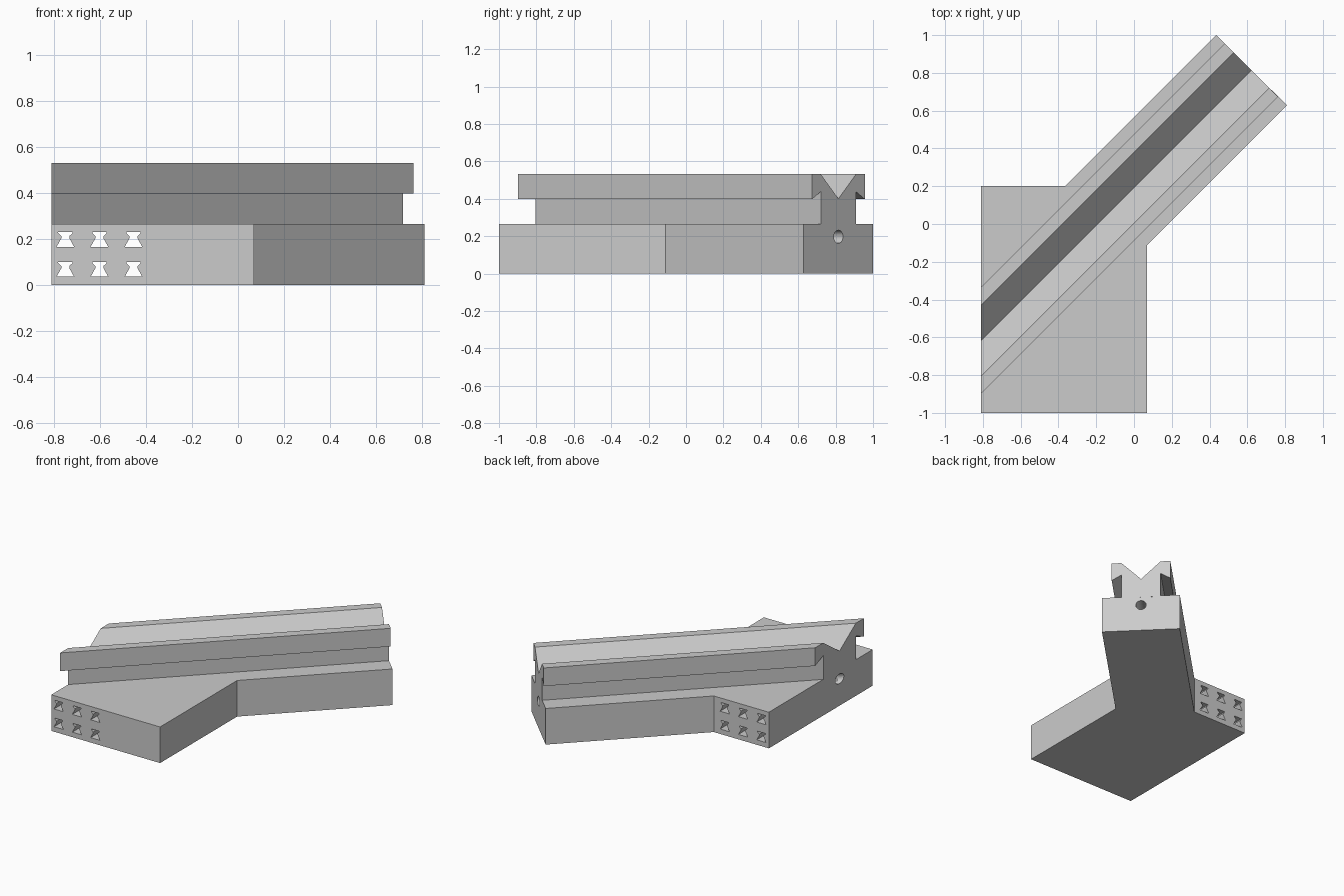
import bpy, bmesh, math
from mathutils import Vector

cube = bpy.data.objects.get("Cube")
if cube:
    bpy.data.objects.remove(cube, do_unlink=True)

# Single plain grey
grey = bpy.data.materials.new("plain_grey")
grey.use_nodes = True
grey.diffuse_color = (0.6, 0.6, 0.6, 1)
grey.node_tree.nodes["Principled BSDF"].inputs["Base Color"].default_value = (0.6, 0.6, 0.6, 1)

LEFT_X, FRONT_Y, BACK_Y = -0.81, -1.0, 0.2
BASE_TOP = 0.264
END = Vector((0.622, 0.815, 0))          # middle of the diagonal arm's end
ALONG = Vector((1, 1, 0)).normalized()   # arm direction
ACROSS = Vector((-1, 1, 0)).normalized()


def prism(name, start, end):
    """Solid between two matching outlines."""
    bm = bmesh.new()
    a = [bm.verts.new(p) for p in start]
    b = [bm.verts.new(p) for p in end]
    bm.faces.new(a)
    bm.faces.new(b)
    for i in range(len(a)):
        j = (i + 1) % len(a)
        bm.faces.new((a[i], a[j], b[j], b[i]))
    bmesh.ops.recalc_face_normals(bm, faces=bm.faces)
    mesh = bpy.data.meshes.new(name)
    bm.to_mesh(mesh)
    bm.free()
    mesh.materials.append(grey)
    obj = bpy.data.objects.new(name, mesh)
    bpy.context.collection.objects.link(obj)
    return obj


def cut(target, cutter):
    """Subtract the cutter and throw it away."""
    cutter.hide_render = True
    mod = target.modifiers.new("cut", 'BOOLEAN')
    mod.operation = 'DIFFERENCE'
    mod.solver = 'EXACT'
    mod.object = cutter
    with bpy.context.temp_override(object=target, active_object=target,
                                   selected_objects=[target]):
        bpy.ops.object.modifier_apply(modifier=mod.name)
    bpy.data.objects.remove(cutter, do_unlink=True)


def arm_point(across, z, along):
    return END + ACROSS * across + ALONG * along + Vector((0, 0, z))


def left_face(across):
    """Distance along the arm at which it meets the left side plane."""
    return (LEFT_X - END.x) * math.sqrt(2) + across


# Base: block with a diagonal arm
outline = [(LEFT_X, FRONT_Y), (0.07, FRONT_Y), (0.07, -0.11), (0.81, 0.628),
           (0.435, 1.0), (-0.365, BACK_Y), (LEFT_X, BACK_Y)]
base = prism("base", [(x, y, 0) for x, y in outline],
             [(x, y, BASE_TOP) for x, y in outline])

# Two rows of flared slots running front to back
half = [(0.031, 0.065), (0.031, 0.059), (0.017, 0.046), (0.017, 0.038), (0.038, 0)]
slot = half + [(-x, z) for x, z in reversed(half)]
for cx in (-0.75, -0.602, -0.454):
    for cz in (0.036, 0.166):
        cut(base, prism("slot_cutter",
                        [(cx + x, FRONT_Y - 0.1, cz + z) for x, z in slot],
                        [(cx + x, BACK_Y + 0.1, cz + z) for x, z in slot]))

# Round bore along the arm
ring = [(0.035 * math.cos(i * math.tau / 32), 0.197 + 0.035 * math.sin(i * math.tau / 32))
        for i in range(32)]
cut(base, prism("bore_cutter",
                [arm_point(p, z, left_face(p) - 0.1) for p, z in ring],
                [arm_point(p, z, 0.1) for p, z in ring]))

# Rail: V groove on top, undercut lips at both sides
side = [(0.133, 0.258), (0.133, 0.438), (0.199, 0.398), (0.199, 0.531), (0.133, 0.531)]
profile = side + [(0, 0.4)] + [(-p, z) for p, z in reversed(side)]
prism("v_groove_rail",
      [arm_point(p, z, left_face(p)) for p, z in profile],
      [arm_point(p, z, 0) for p, z in profile])
